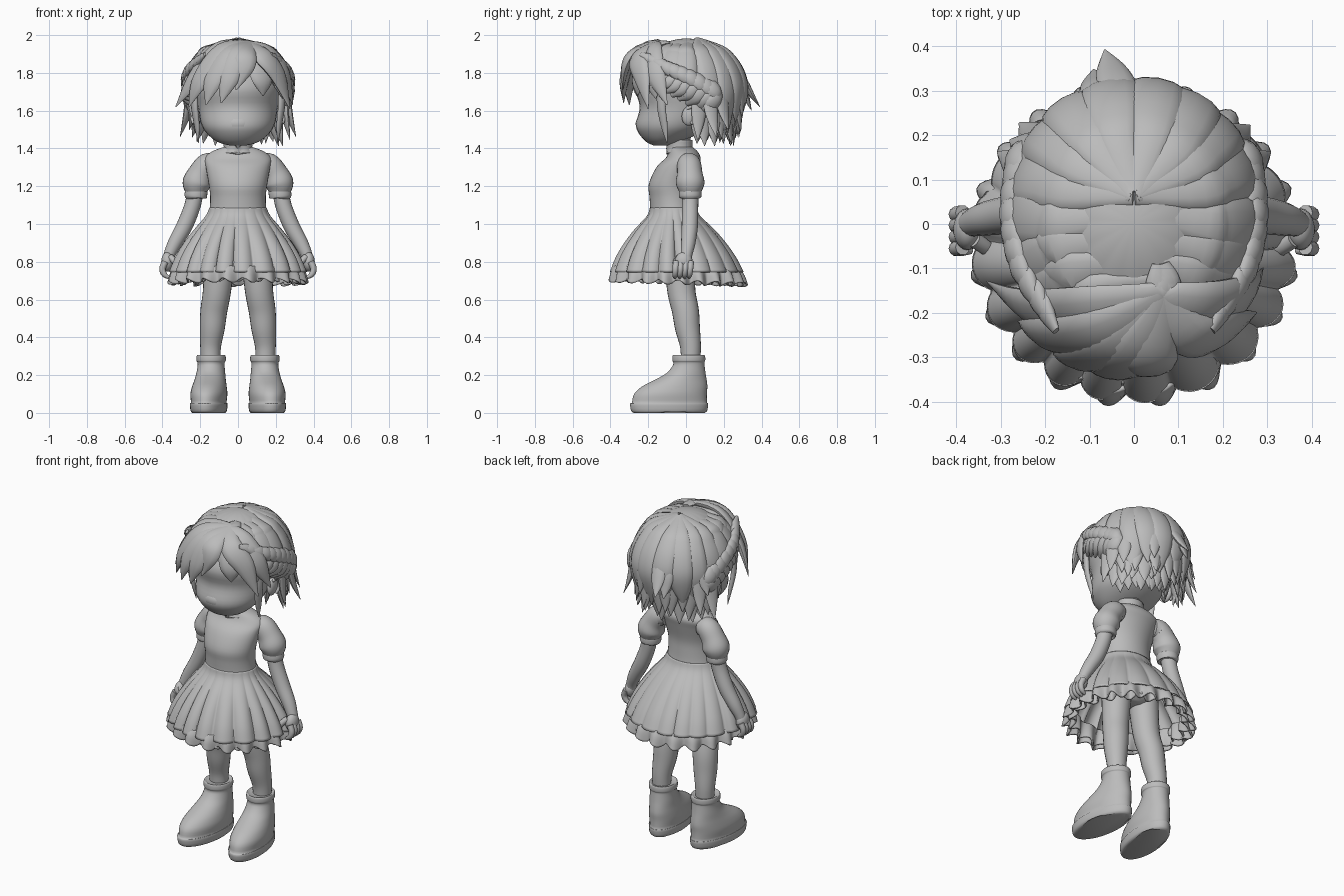
import bpy, bmesh, random
from math import sin, cos, pi, sqrt, acos, radians
from mathutils import Vector, Matrix

cube = bpy.data.objects.get("Cube")
if cube:
    bpy.data.objects.remove(cube, do_unlink=True)
random.seed(4)

clay = bpy.data.materials.new("plain grey")
clay.use_nodes = True
GREY = (0.5, 0.5, 0.5, 1)
clay.diffuse_color = GREY
for node in clay.node_tree.nodes:
    if node.type == 'BSDF_PRINCIPLED':
        node.inputs["Base Color"].default_value = GREY
        node.inputs["Roughness"].default_value = 0.8


# ---- helpers ----
def spline(pts, steps):
    """Smooth interpolation through tuples of any length."""
    out = []
    last = len(pts) - 1
    for i in range(last):
        a, b, c, d = pts[max(i - 1, 0)], pts[i], pts[i + 1], pts[min(i + 2, last)]
        for k in range(steps):
            t = k / steps
            out.append([q + t / 2 * (r - p + t * (2*p - 5*q + 4*r - s + t * (3*q - p - 3*r + s)))
                        for p, q, r, s in zip(a, b, c, d)])
    out.append(list(pts[-1]))
    return out


def grid(bm, rows, caps=True):
    rows = [[bm.verts.new(p) for p in row] for row in rows]
    n = len(rows[0])
    for a, b in zip(rows, rows[1:]):
        for j in range(n):
            k = (j + 1) % n
            bm.faces.new((a[j], a[k], b[k], b[j]))
    if caps:
        bm.faces.new(rows[0])
        bm.faces.new(rows[-1])


def loft(bm, rings, n=32, steps=4, caps=True, shape=None):
    """Stacked ellipses: (z, y centre, x radius, y radius)."""
    rings = spline(rings, steps)
    rows = []
    for i, (z, cy, rx, ry) in enumerate(rings):
        row = []
        for j in range(n):
            a = 2 * pi * j / n
            m, dz = shape(a, i / (len(rings) - 1)) if shape else (1, 0)
            row.append((rx * m * cos(a), cy + ry * m * sin(a), z + dz))
        rows.append(row)
    grid(bm, rows, caps)


def tube(bm, pts, flat=1, n=14, steps=5, centre=None):
    """Tapered tube through (x, y, z, radius); flattened away from centre."""
    pts = spline(pts, steps)
    pos = [Vector(p[:3]) for p in pts]
    rows = []
    for i, p in enumerate(pos):
        tan = (pos[min(i + 1, len(pos) - 1)] - pos[max(i - 1, 0)]).normalized()
        out = (p - centre) if centre else Vector((0, 1, 0))
        side = tan.cross(out).normalized()
        out = side.cross(tan)
        r = max(pts[i][3], 0.002)
        rows.append([p + side * r * cos(2*pi*j/n) + out * r * flat * sin(2*pi*j/n) for j in range(n)])
    grid(bm, rows)


def ball(bm, loc, size, tilt=0):
    m = Matrix.Translation(loc) @ Matrix.Rotation(tilt, 4, 'X') @ Matrix.Diagonal((*size, 1))
    bmesh.ops.create_uvsphere(bm, u_segments=18, v_segments=12, radius=1, matrix=m)


def finish(bm, name, mirror=False, thick=0, move=None):
    bmesh.ops.recalc_face_normals(bm, faces=bm.faces)
    for f in bm.faces:
        f.smooth = True
    me = bpy.data.meshes.new(name)
    bm.to_mesh(me)
    bm.free()
    if move:
        me.transform(move)
    me.set_sharp_from_angle(angle=radians(60))
    me.materials.append(clay)
    ob = bpy.data.objects.new(name, me)
    bpy.context.scene.collection.objects.link(ob)
    if thick:
        mod = ob.modifiers.new("thickness", 'SOLIDIFY')
        mod.thickness, mod.offset = thick, 0
    if mirror:
        ob.modifiers.new("mirror", 'MIRROR').use_mirror_merge = False


# ---- head ----
bm = bmesh.new()
loft(bm, [(1.415, -.13, .04, .04), (1.435, -.12, .11, .09), (1.48, -.09, .165, .16),
          (1.53, -.065, .195, .2), (1.62, -.03, .212, .215), (1.72, -.02, .23, .245),
          (1.82, .01, .215, .225), (1.91, .02, .14, .15), (1.95, .02, .04, .04)])
ball(bm, (0, -.215, 1.53), (.085, .052, .05))
finish(bm, "head")

bm = bmesh.new()
ball(bm, (.218, .02, 1.575), (.022, .042, .055), -.25)
tube(bm, [(.232, .03, 1.53, .01), (.242, .055, 1.57, .013), (.237, .045, 1.62, .013),
          (.228, .005, 1.61, .008)], n=8)
finish(bm, "ears", mirror=True)

# ---- hair ----
bm = bmesh.new()
rows = []
for i in range(20):
    row = []
    for j in range(96):
        a = 2 * pi * j / 96
        hem = 1.72 - .14 * sin(a)
        phi = .04 + (acos((hem - 1.7) / .28) - .04) * i / 19
        m = sin(phi) * (1 + .02 * abs(sin(7 * a)))
        row.append((.255 * m * cos(a), .005 + .292 * m * sin(a), 1.7 + .282 * cos(phi)))
    rows.append(row)
grid(bm, rows)
finish(bm, "hair_cap")

SKULL = Vector((0, 0, 1.66))
WIDTH = (.7, .9, 1, 1, .75, .04)


def strand(bm, az0, az1, z0, z1, flare, w, k=1, root=None):
    """Lock that follows the skull from height z0 down to a tip at z1."""
    pts = [(*root, w * .4)] if root else []
    for i, f in enumerate(WIDTH):
        t = i / 5
        z = z0 + (z1 - z0) * t ** 1.3
        a = radians(az0 + (az1 - az0) * t)
        r = sqrt(1 - ((z - 1.7) / .287) ** 2) if z > 1.7 else 1 - .6 * (1.7 - z)
        r *= k + flare * t ** 3
        pts.append((.262 * r * cos(a), .005 + .3 * r * sin(a), z, w * f))
    tube(bm, pts, .42, 12, 4, SKULL)


bm = bmesh.new()
rnd = random.uniform
CROWN, PARTING = Vector((0, .07, 1.975)), Vector((.07, -.16, 1.935))
for i in range(16):                                   # long top layer, fanned from the parting
    az = -58 + 296 * i / 15
    at_side = az < 18 or az > 162
    tip = rnd(1.66, 1.74) if at_side else rnd(1.45, 1.55)
    root = CROWN.lerp(PARTING, max(0, .25 - sin(radians(az))) / 1.25)
    strand(bm, az + rnd(-4, 4), az + rnd(-8, 8), 1.925, tip, rnd(0, .1), .07, 1, root)
for i in range(13):                                   # middle layer
    az = 16 + 148 * i / 12
    flare = rnd(.02, .12) + .2 * abs(cos(radians(az)))
    strand(bm, az, az + rnd(-7, 7), 1.8, rnd(1.44, 1.5), flare, .042, .96)
for i in range(12):                                   # under layers
    az = 22 + 136 * i / 11
    flare = rnd(0, .1) + .25 * abs(cos(radians(az)))
    strand(bm, az, az + rnd(-5, 5), 1.72, rnd(1.41, 1.46), flare, .045, .88)
    strand(bm, az, az + rnd(-5, 5), 1.68, rnd(1.42, 1.46), 0, .045, .7)
flicks = [(95, 101, 1.62, .38), (108, 107, 1.6, .27), (147, 150, 1.61, .3), (70, 68, 1.56, .15),
          (20, 24, 1.46, .5), (160, 156, 1.46, .5), (34, 36, 1.5, .4), (146, 143, 1.5, .4)]
for az0, az1, tip, flare in flicks:                   # flicked tips
    strand(bm, az0, az1, 1.84, tip, flare, .042)
finish(bm, "hair_locks")

# fringe sweeping out from the parting: (mid point, low point, tip)
bm = bmesh.new()
fringe = [((-.1, -.19, 1.925), (-.23, -.19, 1.77), (-.33, -.13, 1.62)),
          ((-.08, -.24, 1.915), (-.2, -.25, 1.76), (-.26, -.22, 1.62)),
          ((-.04, -.27, 1.9), (-.13, -.3, 1.76), (-.17, -.3, 1.63)),
          ((.0, -.28, 1.9), (-.05, -.325, 1.77), (-.09, -.33, 1.64)),
          ((.04, -.28, 1.9), (.03, -.32, 1.83), (-.01, -.335, 1.71)),
          ((.13, -.25, 1.89), (.21, -.235, 1.79), (.275, -.2, 1.61)),
          ((.16, -.18, 1.905), (.245, -.16, 1.79), (.29, -.1, 1.63))]
for mid, low, tip in fringe:
    tube(bm, [(.06, -.09, 1.96, .02), (.065, -.16, 1.95, .04), (*mid, .06), (*low, .056),
              (*tip, .003)], .42, 12, 6, SKULL)
finish(bm, "fringe")

bm = bmesh.new()
tube(bm, [(.235, -.13, 1.75, .03), (.23, -.13, 1.62, .026), (.218, -.115, 1.52, .02),
          (.21, -.1, 1.43, .003)], .6, 10, 5, SKULL)
finish(bm, "side_locks", mirror=True)

# flat crossing tufts form a braid above each ear
bm = bmesh.new()
path = spline([(.19, -.18, 1.84), (.245, -.09, 1.79), (.262, .02, 1.74), (.245, .13, 1.68)], 3)
for i, (x, y, z) in enumerate(path):
    for s in (1, -1):
        w = .034 + .002 * i
        tube(bm, [(x - .015, y - .06, z + .1 * s * w / .04 * .7, .012), (x + .01, y - .01, z + s * w, w * .9),
                  (x + .012, y + .03, z + .2 * s * w, w * .8), (x - .01, y + .06, z - .01 * s, .01)],
             .6, 10, 4, SKULL)
finish(bm, "braids", mirror=True)

# ---- neck, bodice and collar ----
bm = bmesh.new()
loft(bm, [(1.34, -.03, .06, .055), (1.42, -.03, .052, .05), (1.5, -.02, .055, .055)], 24)
finish(bm, "neck")

bm = bmesh.new()
loft(bm, [(1.02, -.065, .168, .135), (1.07, -.068, .152, .122), (1.14, -.073, .147, .12),
          (1.21, -.075, .155, .122), (1.3, -.045, .17, .112), (1.35, -.015, .175, .092),
          (1.385, -.015, .135, .075), (1.41, -.03, .07, .06)], 40)
finish(bm, "bodice")


def notch(a, t):
    front = max(0, -sin(a)) ** 24
    return 1, -.045 * t * front


bm = bmesh.new()
loft(bm, [(1.375, -.03, .085, .072), (1.4, -.033, .07, .063), (1.445, -.035, .072, .064)],
     64, caps=False, shape=notch)
finish(bm, "collar", thick=.012)


# ---- skirt ----
def pleats(a, t):
    depth = .1 if sin(a) < .3 else .05
    return 1 + depth * min(1, 1.5 * t) * (abs(sin(10 * a + .3 + .5 * sin(3 * a))) ** .7 - .65), 0


def frill(count, depth):
    return lambda a, t: (1 + depth * (.4 + .6 * t) * sin(count * a + sin(2 * a)),
                         .012 * t * cos(count * a) - .012 * sin(a))


bm = bmesh.new()
loft(bm, [(1.085, -.068, .148, .12), (1.04, -.065, .168, .138), (.97, -.06, .225, .205),
          (.9, -.055, .276, .26), (.82, -.05, .322, .31), (.745, -.045, .352, .343)],
     240, caps=False, shape=pleats)
finish(bm, "skirt", thick=.008)

bm = bmesh.new()
loft(bm, [(.765, -.045, .33, .325), (.735, -.045, .343, .338), (.69, -.043, .35, .346)],
     240, caps=False, shape=frill(21, .06))
finish(bm, "hem_frill", thick=.01)

bm = bmesh.new()
loft(bm, [(.79, -.045, .31, .3), (.74, -.045, .31, .305), (.695, -.045, .315, .31)],
     240, caps=False, shape=frill(18, .07))
finish(bm, "petticoat_frill", thick=.01)

bm = bmesh.new()
loft(bm, [(.8, -.035, .06, .06), (.84, -.035, .16, .1), (.95, -.05, .17, .12), (1.04, -.06, .15, .12)])
finish(bm, "hips")

# ---- sleeves, arms and hands ----
bm = bmesh.new()
tube(bm, [(.12, .01, 1.315, .055), (.16, .016, 1.312, .064), (.195, .02, 1.27, .067),
          (.218, .022, 1.215, .076), (.222, .022, 1.165, .056)], n=24)
tube(bm, [(.22, .022, 1.19, .04), (.22, .022, 1.182, .056), (.222, .022, 1.163, .06),
          (.225, .022, 1.14, .057), (.225, .022, 1.135, .04)], n=24)
finish(bm, "sleeves", mirror=True)

bm = bmesh.new()
tube(bm, [(.222, .025, 1.2, .044), (.24, .022, 1.1, .043), (.283, .02, .99, .043),
          (.333, .012, .9, .038), (.362, .003, .84, .031), (.37, 0, .81, .028)], n=20)
finish(bm, "arms", mirror=True)

bm = bmesh.new()
ball(bm, (.374, -.012, .8), (.033, .047, .052))
for y in (-.052, -.026, 0, .025):
    tube(bm, [(.385, y, .8, .018), (.4, y - .003, .763, .017), (.39, y - .006, .733, .015),
              (.366, y - .008, .716, .008)], n=10)
tube(bm, [(.36, -.035, .825, .018), (.33, -.055, .795, .017), (.318, -.066, .765, .014),
          (.318, -.07, .742, .007)], n=10)
finish(bm, "hands", mirror=True)

# ---- legs and boots ----
bm = bmesh.new()
tube(bm, [(.095, -.035, .88, .085), (.11, -.026, .66, .075), (.128, -.003, .54, .071),
          (.136, .008, .45, .066), (.145, .024, .35, .055), (.145, .024, .25, .05)], n=24)
finish(bm, "legs", mirror=True)


def heel_arch(a, t):
    return 1, max(0, .022 - .5 * t) * max(0, 1 - abs(cos(a) * .3 + sin(a) - .4) * 3)


bm = bmesh.new()
loft(bm, [(0, -.09, .085, .19), (.012, -.09, .094, .203), (.048, -.09, .097, .208),
          (.055, -.088, .092, .2), (.1, -.083, .096, .194), (.14, -.06, .09, .174),
          (.175, -.028, .082, .138), (.21, 0, .076, .104), (.25, .014, .071, .085),
          (.268, .015, .072, .083), (.275, .015, .077, .087), (.298, .015, .077, .087),
          (.306, .015, .072, .082), (.3, .015, .06, .068)], 40, 3, shape=heel_arch)
finish(bm, "boots", mirror=True,
       move=Matrix.Translation((.144, 0, 0)) @ Matrix.Rotation(radians(7), 4, 'Z'))
